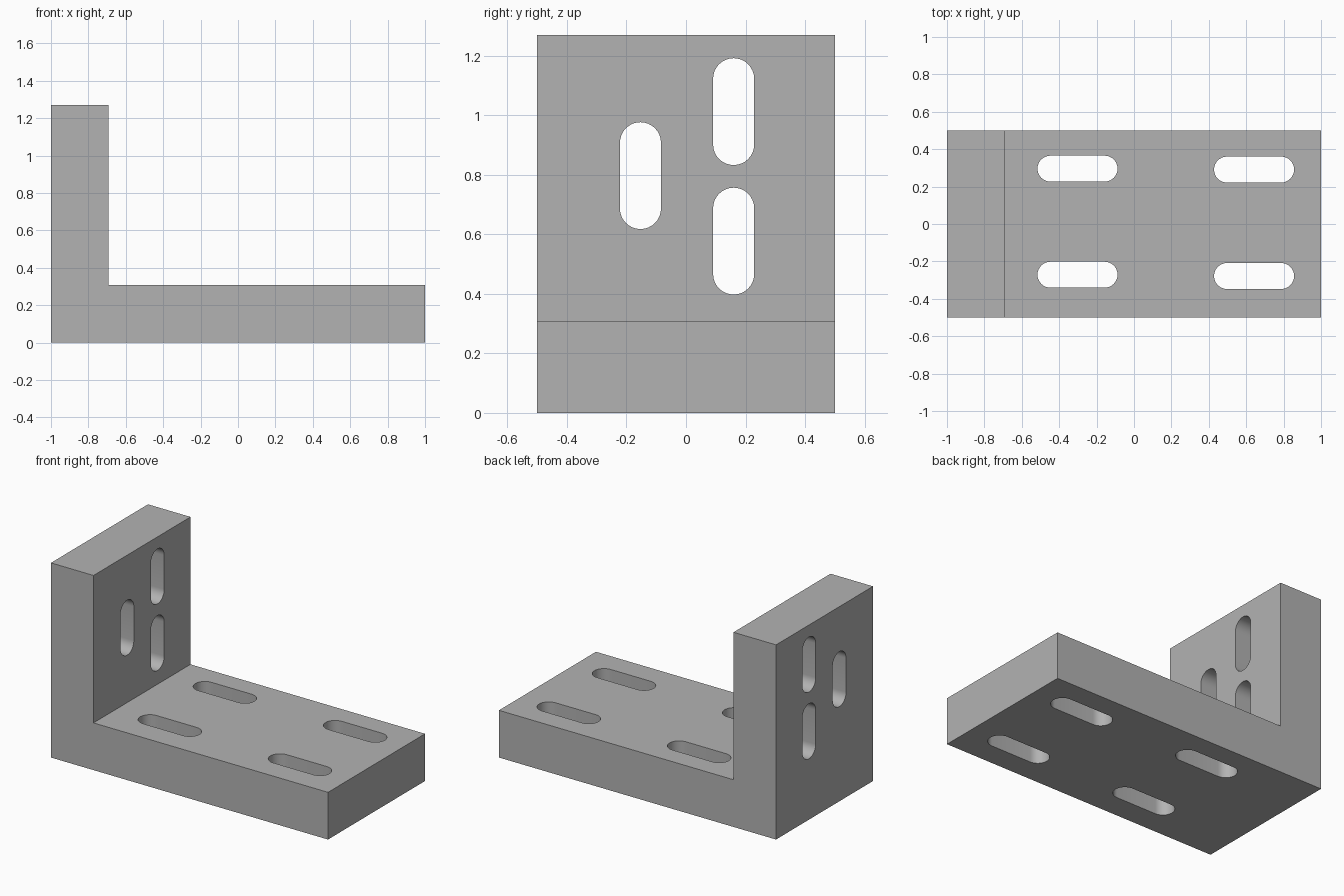
import bpy, bmesh
from math import pi, cos, sin, radians
from mathutils import Vector

cube = bpy.data.objects.get("Cube")
if cube:
    bpy.data.objects.remove(cube, do_unlink=True)

DEPTH = 1.0       # along y
HEIGHT = 1.27
WALL_X = -0.693   # inner face of the upright wall
FLOOR_Z = 0.308   # upper face of the base plate

steel = bpy.data.materials.new("steel grey")
steel.use_nodes = True
GREY = (0.45, 0.45, 0.45, 1)
steel.diffuse_color = GREY
steel.node_tree.nodes["Principled BSDF"].inputs["Base Color"].default_value = GREY


def prism(name, points, direction):
    """Extrude a closed outline along a direction."""
    bm = bmesh.new()
    face = bm.faces.new([bm.verts.new(p) for p in points])
    side = bmesh.ops.extrude_face_region(bm, geom=[face])["geom"]
    verts = [v for v in side if isinstance(v, bmesh.types.BMVert)]
    bmesh.ops.translate(bm, verts=verts, vec=direction)
    bmesh.ops.recalc_face_normals(bm, faces=bm.faces)
    mesh = bpy.data.meshes.new(name)
    bm.to_mesh(mesh)
    bm.free()
    mesh.materials.append(steel)
    obj = bpy.data.objects.new(name, mesh)
    bpy.context.collection.objects.link(obj)
    return obj


def slot_outline(center, along, across, length, width, steps=16):
    """Stadium shape: two half circles joined by straight sides."""
    r = width / 2
    points = []
    for end in (1, -1):
        for i in range(steps + 1):
            a = -pi / 2 + pi * i / steps
            points.append(center + end * (along * (length / 2 - r + r * cos(a))
                                          + across * r * sin(a)))
    return points


X, Y, Z = Vector((1, 0, 0)), Vector((0, 1, 0)), Vector((0, 0, 1))

# L-shaped bracket body
profile = [(-1, 0), (1, 0), (1, FLOOR_Z), (WALL_X, FLOOR_Z),
           (WALL_X, HEIGHT), (-1, HEIGHT)]
bracket = prism("angle_bracket", [(x, -DEPTH / 2, z) for x, z in profile], Y * DEPTH)

# Slots through the base plate, then through the upright wall
cutters = []
for x, y in [(-0.302, 0.296), (0.642, 0.291), (-0.302, -0.271), (0.642, -0.278)]:
    outline = slot_outline(Vector((x, y, -0.1)), X, Y, 0.428, 0.139)
    cutters.append(prism("base_slot_cutter", outline, Z * 0.6))
for y, z in [(-0.153, 0.797), (0.16, 1.012), (0.16, 0.577)]:
    outline = slot_outline(Vector((-1.1, y, z)), Z, Y, 0.359, 0.138)
    cutters.append(prism("wall_slot_cutter", outline, X * 0.6))

bpy.ops.object.select_all(action='DESELECT')
bracket.select_set(True)
bpy.context.view_layer.objects.active = bracket
for cutter in cutters:
    cutter.hide_render = True
    cut = bracket.modifiers.new("slot", 'BOOLEAN')
    cut.operation = 'DIFFERENCE'
    cut.solver = 'EXACT'
    cut.object = cutter
    bpy.ops.object.modifier_apply(modifier=cut.name)
    bpy.data.objects.remove(cutter, do_unlink=True)

bpy.ops.object.shade_smooth_by_angle(angle=radians(30))
